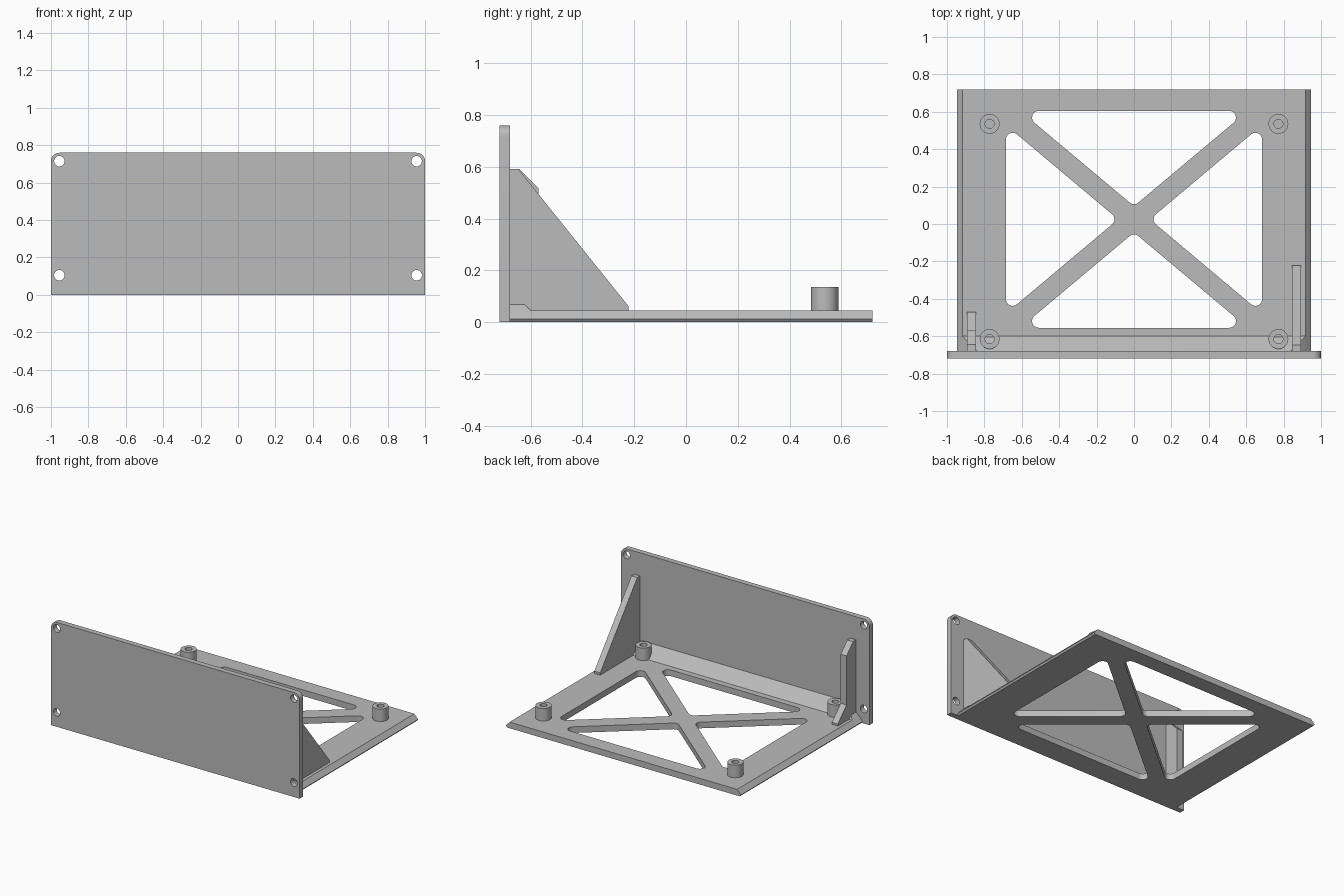
import bpy, bmesh, math
from mathutils import Vector

default = bpy.data.objects.get("Cube")
if default:
    bpy.data.objects.remove(default, do_unlink=True)

grey = bpy.data.materials.new("plain grey")
grey.use_nodes = True
grey.diffuse_color = (0.5, 0.5, 0.5, 1)
grey.node_tree.nodes["Principled BSDF"].inputs["Base Color"].default_value = (0.5, 0.5, 0.5, 1)


def prism(name, profile, axis, start, end):
    """Extrude a 2D profile along one axis; the profile uses the other two axes in order."""
    bm = bmesh.new()
    def place(p, d):
        c = list(p)
        c.insert("xyz".index(axis), d)
        return bm.verts.new(c)
    a = [place(p, start) for p in profile]
    b = [place(p, end) for p in profile]
    bm.faces.new(a)
    bm.faces.new(b[::-1])
    n = len(a)
    for i in range(n):
        bm.faces.new((a[i], b[i], b[(i + 1) % n], a[(i + 1) % n]))
    bmesh.ops.recalc_face_normals(bm, faces=bm.faces)
    mesh = bpy.data.meshes.new(name)
    bm.to_mesh(mesh)
    bm.free()
    mesh.materials.append(grey)
    obj = bpy.data.objects.new(name, mesh)
    bpy.context.collection.objects.link(obj)
    return obj


def circle(cx, cy, r, n=32):
    return [(cx + r * math.cos(2 * math.pi * i / n), cy + r * math.sin(2 * math.pi * i / n))
            for i in range(n)]


def rounded(points, radii, steps=8):
    """Replace each convex corner with an arc of the given radius."""
    out = []
    n = len(points)
    for i, r in enumerate(radii):
        p = Vector(points[i])
        if r == 0:
            out.append(tuple(p))
            continue
        u = (Vector(points[i - 1]) - p).normalized()
        v = (Vector(points[(i + 1) % n]) - p).normalized()
        half = u.angle(v) / 2
        centre = p + (u + v).normalized() * r / math.sin(half)
        first = p + u * r / math.tan(half) - centre
        last = p + v * r / math.tan(half) - centre
        a0 = math.atan2(first.y, first.x)
        turn = math.atan2(last.y, last.x) - a0
        turn = (turn + math.pi) % (2 * math.pi) - math.pi
        for k in range(steps + 1):
            a = a0 + turn * k / steps
            out.append((centre.x + r * math.cos(a), centre.y + r * math.sin(a)))
    return out


def cut(obj, cutters):
    bpy.context.view_layer.objects.active = obj
    for c in cutters:
        mod = obj.modifiers.new("cut", 'BOOLEAN')
        mod.operation = 'DIFFERENCE'
        mod.solver = 'EXACT'
        mod.object = c
        bpy.ops.object.modifier_apply(modifier=mod.name)
        bpy.data.objects.remove(c, do_unlink=True)


parts = []

# Front panel with rounded top corners and four screw holes
panel = prism("front_panel", rounded([(-1, 0), (1, 0), (1, 0.76), (-1, 0.76)],
                                     [0, 0, 0.045, 0.045]), "y", -0.72, -0.68)
cut(panel, [prism("screw_cutter", circle(x, z, 0.028), "y", -0.8, -0.6)
            for x in (-0.955, 0.955) for z in (0.105, 0.715)])
parts.append(panel)

# Base plate with bevelled sides and four triangular openings
half = [(0.937, 0), (0.946, 0.012), (0.916, 0.045)]
base = prism("base_plate", half + [(-x, z) for x, z in reversed(half)], "y", -0.685, 0.72)
mid, r = 0.025, 0.036
openings = []
for s in (-1, 1):
    openings.append([(0, mid + s * 0.07), (0.608, mid + s * 0.58), (-0.608, mid + s * 0.58)])
    openings.append([(s * 0.085, mid), (s * 0.685, mid + 0.504), (s * 0.685, mid - 0.504)])
cut(base, [prism("opening_cutter", rounded(o, [r] * 3), "z", -0.1, 0.2) for o in openings])
parts.append(base)

# Sloped reinforcement where the base meets the panel, ends tapering inward
fillet = prism("front_fillet", [(-0.6, 0.045), (-0.68, 0.045), (-0.68, 0.125)], "x", -0.916, 0.916)
for v in fillet.data.vertices:
    v.co.x -= math.copysign(v.co.z - 0.045, v.co.x)
parts.append(fillet)

# Side gussets: a large triangular one and a narrow stepped one
parts.append(prism("left_gusset", [(-0.68, 0.04), (-0.222, 0.04), (-0.222, 0.062),
                                   (-0.648, 0.592), (-0.68, 0.592)], "x", 0.846, 0.893))
parts.append(prism("right_gusset", [(-0.68, 0.04), (-0.47, 0.04), (-0.47, 0.06), (-0.57, 0.16),
                                    (-0.57, 0.517), (-0.645, 0.592), (-0.68, 0.592)],
                   "x", -0.893, -0.846))

# Hollow mounting posts
for y, end in ((-0.615, "front"), (0.535, "back")):
    for x, side in ((0.772, "left"), (-0.772, "right")):
        post = prism(f"{end}_{side}_post", circle(x, y, 0.053), "z", 0.04, 0.136)
        cut(post, [prism("bore_cutter", circle(x, y, 0.024), "z", 0.05, 0.2)])
        parts.append(post)

# Smooth round walls while keeping crisp edges
bpy.ops.object.select_all(action='DESELECT')
for obj in parts:
    obj.select_set(True)
bpy.context.view_layer.objects.active = parts[0]
bpy.ops.object.shade_smooth_by_angle(angle=math.radians(30))
